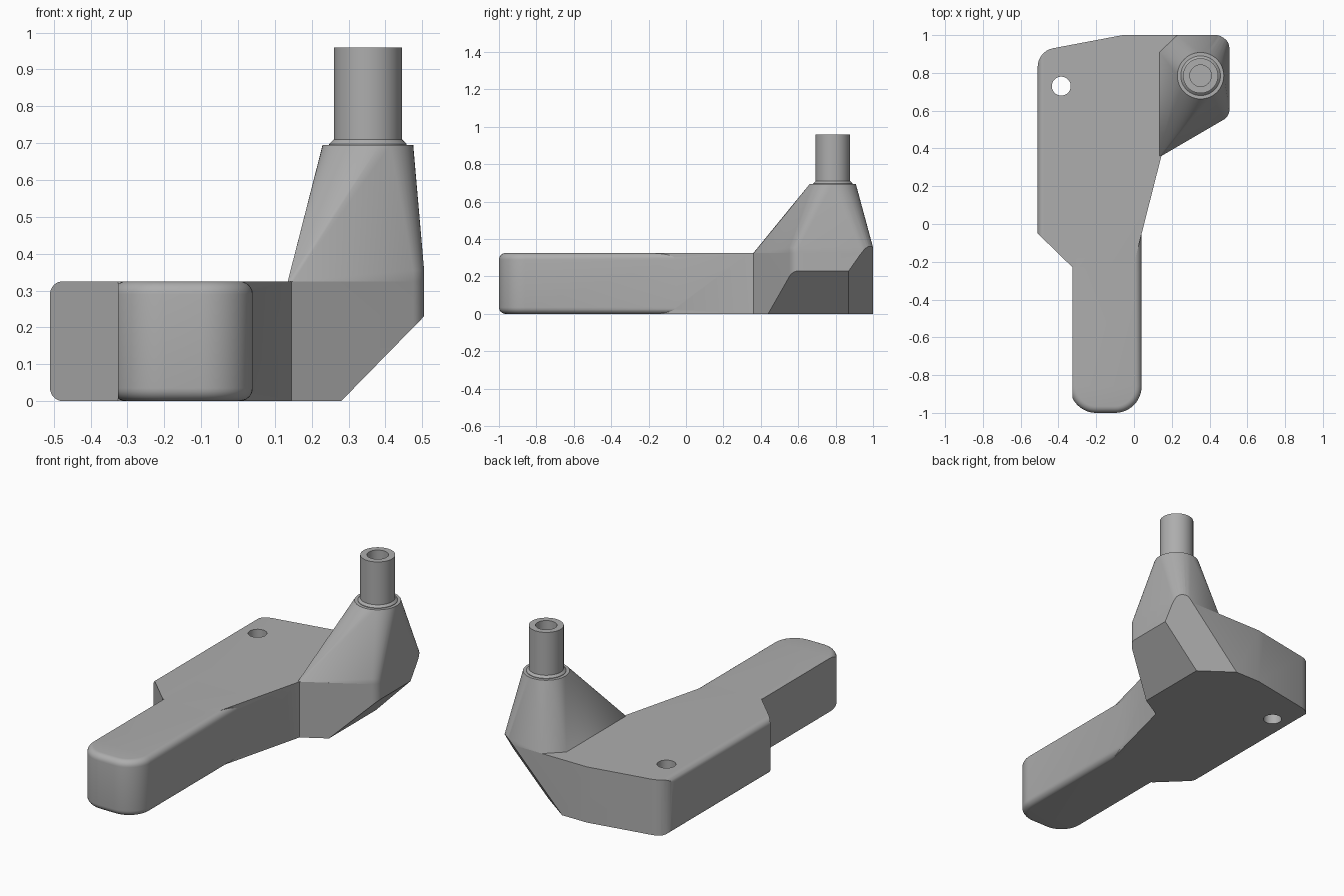
import bpy, bmesh, math
from mathutils import Vector

cube = bpy.data.objects.get("Cube")
if cube:
    bpy.data.objects.remove(cube, do_unlink=True)

H = 0.325                     # slab height
POST = Vector((0.3525, 0.785, 0))

grey = bpy.data.materials.new("plain grey")
grey.use_nodes = True
colour = (0.42, 0.42, 0.42, 1)
grey.diffuse_color = colour
grey.node_tree.nodes["Principled BSDF"].inputs["Base Color"].default_value = colour


def rounded(corners, steps=8):
    """Outline from (x, y, radius) corners, with arcs where radius > 0."""
    out = []
    for i, (x, y, r) in enumerate(corners):
        p = Vector((x, y))
        if r == 0:
            out.append(p)
            continue
        a = (Vector(corners[i - 1][:2]) - p).normalized()
        b = (Vector(corners[(i + 1) % len(corners)][:2]) - p).normalized()
        half = a.angle(b) / 2
        centre = p + (a + b).normalized() * r / math.sin(half)
        start = p + a * r / math.tan(half) - centre
        end = p + b * r / math.tan(half) - centre
        for k in range(steps + 1):
            t = k / steps
            sweep = math.pi - 2 * half
            out.append(centre + (start * math.sin((1 - t) * sweep)
                                 + end * math.sin(t * sweep)) / math.sin(sweep))
    return out


def prism(points, depth):
    bm = bmesh.new()
    face = bm.faces.new([bm.verts.new((p.x, p.y, 0)) for p in points])
    top = bmesh.ops.extrude_face_region(bm, geom=[face])["geom"]
    bmesh.ops.translate(bm, vec=(0, 0, depth),
                        verts=[v for v in top if isinstance(v, bmesh.types.BMVert)])
    bmesh.ops.recalc_face_normals(bm, faces=bm.faces)
    return bm


def slice_off(bm, point, normal):
    """Remove everything on the normal side of a plane and close the cut."""
    cut = bmesh.ops.bisect_plane(bm, geom=bm.verts[:] + bm.edges[:] + bm.faces[:], dist=1e-5,
                                 plane_co=point, plane_no=normal, clear_outer=True)
    edges = [e for e in cut["geom_cut"] if isinstance(e, bmesh.types.BMEdge) and e.is_boundary]
    if edges:
        bmesh.ops.edgeloop_fill(bm, edges=edges)
    bmesh.ops.recalc_face_normals(bm, faces=bm.faces)


def make(name, bm):
    mesh = bpy.data.meshes.new(name)
    bm.to_mesh(mesh)
    bm.free()
    mesh.materials.append(grey)
    ob = bpy.data.objects.new(name, mesh)
    bpy.context.collection.objects.link(ob)
    return ob


def activate(ob):
    bpy.ops.object.select_all(action='DESELECT')
    ob.select_set(True)
    bpy.context.view_layer.objects.active = ob


def combine(ob, other, operation):
    activate(ob)
    mod = ob.modifiers.new(operation.lower(), 'BOOLEAN')
    mod.operation, mod.object, mod.solver = operation, other, 'EXACT'
    bpy.ops.object.modifier_apply(modifier=mod.name)
    bpy.data.objects.remove(other, do_unlink=True)


def undercut(bm):
    """Two sloping cuts below the tower corner."""
    corner = Vector((0.28, 0.87, 0))
    slope = Vector((0.225, 0, 0.23))
    slice_off(bm, corner, Vector((0, 1, 0)).cross(slope))
    slice_off(bm, corner, Vector((-0.18, 0.13, 0)).cross(slope))


# Main slab
bm = prism(rounded([(-0.51, -0.05, 0), (-0.325, -0.23, 0), (-0.005, -0.23, 0), (0.145, 0.36, 0),
                    (0.505, 0.57, 0.06), (0.505, 1, 0.07), (-0.06, 1, 0),
                    (-0.51, 0.915, 0.1)]), H)
undercut(bm)
body = make("body", bm)

# Soft long edges on the slab's outer side
bm = prism(rounded([(-0.51, 0, 0.035), (1, 0, 0), (1, H, 0), (-0.51, H, 0.035)]), 4)
for v in bm.verts:
    v.co = Vector((v.co.x, v.co.z - 2, v.co.y))
bmesh.ops.recalc_face_normals(bm, faces=bm.faces)
combine(body, make("edge_rounder", bm), 'INTERSECT')

# Handle: rounded bar trimmed flat on one side
bm = prism(rounded([(-0.34, 0.1, 0), (-0.34, -1, 0.14), (0.04, -1, 0.14), (0.04, 0.1, 0)], 12), H)
rim = [e for e in bm.edges if abs(e.verts[0].co.z - e.verts[1].co.z) < 1e-4
       and min(v.co.y for v in e.verts) < 0.09]
bmesh.ops.bevel(bm, geom=rim, offset=0.035, offset_type='OFFSET', segments=6,
                profile=0.5, affect='EDGES', clamp_overlap=False)
slice_off(bm, (-0.325, 0, 0), (-1, 0, 0))
combine(body, make("handle", bm), 'UNION')

# Screw hole
bm = bmesh.new()
bmesh.ops.create_cone(bm, cap_ends=True, segments=40, radius1=0.05, radius2=0.05, depth=2)
bmesh.ops.translate(bm, verts=bm.verts, vec=(-0.385, 0.73, 0))
combine(body, make("hole_cutter", bm), 'DIFFERENCE')

# Tower: tapers from the slab corner to a round top
bm = bmesh.new()
foot = rounded([(0.135, 0.36, 0), (0.15, 0.363, 0), (0.505, 0.57, 0.06), (0.505, 1, 0.07),
                (0.23, 1, 0), (0.135, 0.91, 0)])
for p in foot:
    bm.verts.new((p.x, p.y, H))
    if p.x > 0.4:
        bm.verts.new((p.x, p.y, 0.355))
for k in range(48):
    a = math.tau * k / 48
    bm.verts.new(POST + Vector((0.123 * math.cos(a), 0.123 * math.sin(a), 0.695)))
hull = bmesh.ops.convex_hull(bm, input=bm.verts)
loose = {v for v in hull["geom_interior"] if isinstance(v, bmesh.types.BMVert)}
bmesh.ops.delete(bm, geom=list(loose), context='VERTS')
bmesh.ops.dissolve_limit(bm, angle_limit=0.01, verts=bm.verts, edges=bm.edges)
undercut(bm)
tower = make("tower", bm)

# Hollow post with a small collar
bm = bmesh.new()
profile = [(0.105, 0.69), (0.105, 0.698), (0.0925, 0.71), (0.0925, 0.96),
           (0.057, 0.96), (0.057, 0.7), (0, 0.7)]
verts = [bm.verts.new(POST + Vector((r, 0, z))) for r, z in profile]
edges = [bm.edges.new(pair) for pair in zip(verts, verts[1:])]
bmesh.ops.spin(bm, geom=verts + edges, cent=POST, axis=(0, 0, 1), angle=math.tau, steps=48)
bmesh.ops.remove_doubles(bm, verts=bm.verts, dist=1e-4)
bmesh.ops.recalc_face_normals(bm, faces=bm.faces)
post = make("post", bm)

for ob in (body, tower, post):
    activate(ob)
    bpy.ops.object.shade_smooth_by_angle(angle=math.radians(25))
